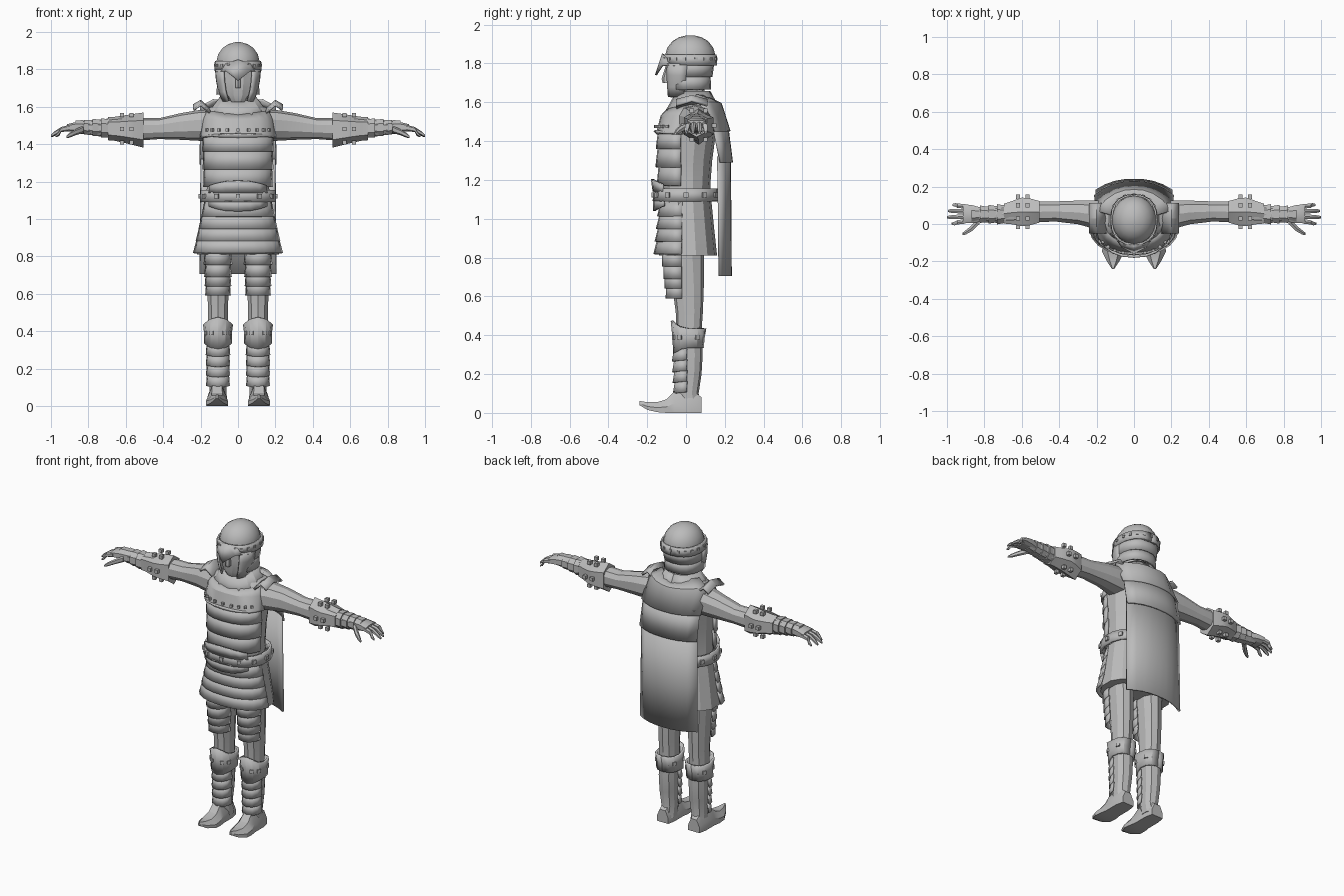
import bpy, bmesh, math
from mathutils import Vector, Matrix

STEEL = bpy.data.materials.new("steel_grey")
STEEL.diffuse_color = (0.5, 0.5, 0.5, 1)


def finish(name, bm, mirror=False, thick=0, angle=25):
    bmesh.ops.recalc_face_normals(bm, faces=bm.faces[:])
    me = bpy.data.meshes.new(name)
    bm.to_mesh(me)
    bm.free()
    me.materials.append(STEEL)
    ob = bpy.data.objects.new(name, me)
    bpy.context.collection.objects.link(ob)
    if mirror:
        ob.modifiers.new("mirror", 'MIRROR').use_mirror_merge = False
    if thick:
        s = ob.modifiers.new("thickness", 'SOLIDIFY')
        s.thickness, s.offset = thick, 0
    bpy.ops.object.select_all(action='DESELECT')
    ob.select_set(True)
    bpy.context.view_layer.objects.active = ob
    bpy.ops.object.shade_smooth_by_angle(angle=math.radians(angle))
    return ob


def skin(bm, rows, closed, cap):
    vs = [[bm.verts.new(p) for p in r] for r in rows]
    n = len(rows[0])
    for a, b in zip(vs, vs[1:]):
        for i in range(n if closed else n - 1):
            j = (i + 1) % n
            bm.faces.new((a[i], a[j], b[j], b[i]))
    if cap:
        bm.faces.new(vs[0])
        bm.faces.new(vs[-1])


def pw(v, p):
    return math.copysign(abs(v) ** p, v)


def loft(name, secs, axis='z', n=10, p=0.85, mirror=False, angle=25):
    """Closed tube; z sections: z, cx, cy, rx, ry; x sections: x, cy, cz, ry, rz."""
    bm, rows = bmesh.new(), []
    for t, a, b, ra, rb in secs:
        r = []
        for i in range(n):
            w = 2 * math.pi * (i + 0.5) / n
            u, v = a + ra * pw(math.cos(w), p), b + rb * pw(math.sin(w), p)
            r.append((u, v, t) if axis == 'z' else (t, u, v))
        rows.append(r)
    skin(bm, rows, True, True)
    return finish(name, bm, mirror, 0, angle)


def shell(name, tiers, a0, a1, n=9, thick=0.012, mirror=False):
    """Curved plates; each tier is a list of rows (z, cx, cy, rx, ry, dip), angle 0 = front."""
    bm = bmesh.new()
    for tier in tiers:
        rows = []
        for z, cx, cy, rx, ry, dip in tier:
            r = []
            for i in range(n):
                w = math.radians(a0 + (a1 - a0) * i / (n - 1))
                r.append((cx + rx * pw(math.sin(w), .85), cy - ry * pw(math.cos(w), .85),
                          z - dip * max(0, math.cos(w)) ** 2))
            rows.append(r)
        skin(bm, rows, False, False)
    return finish(name, bm, mirror, thick)


def rivets(name, spots, size=0.016, mirror=False):
    """Small studs: (x, y, z, turn about z)."""
    bm = bmesh.new()
    for x, y, z, w in spots:
        bmesh.ops.create_cube(bm, size=size, matrix=Matrix.Translation((x, y, z)) @ Matrix.Rotation(w, 4, 'Z'))
    return finish(name, bm, mirror)


def ring_spots(cx, cy, rx, ry, z, angles):
    return [(cx + rx * pw(math.sin(math.radians(a)), .85), cy - ry * pw(math.cos(math.radians(a)), .85),
             z, math.radians(a)) for a in angles]


# Torso and tunic
loft("torso", [(1.02, 0, 0, .18, .125), (1.17, 0, 0, .17, .125), (1.3, 0, 0, .175, .135),
               (1.45, 0, .01, .19, .145), (1.54, 0, .03, .195, .14), (1.59, 0, .04, .165, .115),
               (1.62, 0, .04, .1, .09)], n=14)
loft("tunic", [(.81, 0, .01, .225, .15), (.95, 0, .005, .205, .14), (1.1, 0, 0, .18, .13)], n=14)

# Breastplate with overlapping belly bands
shell("breastplate", [[(1.58, 0, .03, .165, .125, .02), (1.53, 0, .015, .188, .14, 0),
                       (1.45, 0, 0, .197, .152, .01), (1.435, 0, 0, .2, .162, -.02)]], -85, 85, 11)
shell("belly_band", [[(1.44, 0, 0, .185, .14, 0), (1.36, 0, 0, .188, .15, 0)],
                     [(1.37, 0, 0, .182, .14, 0), (1.265, 0, 0, .185, .152, 0)],
                     [(1.28, 0, 0, .178, .135, 0), (1.17, 0, 0, .182, .145, 0)]], -82, 82, 11)
rivets("chest_stud", ring_spots(0, .0, .195, .157, 1.475, range(-56, 57, 14)), .015)

# Belt with pointed buckle plates above and below
shell("belt", [[(1.155, 0, 0, .195, .16, 0), (1.09, 0, 0, .2, .165, 0)]], -180, 180, 19, .014)
shell("belt_crest", [[(1.16, 0, 0, .19, .175, -.045), (1.14, 0, 0, .192, .166, 0)]], -50, 50, 7)
shell("belt_point", [[(1.1, 0, 0, .192, .165, 0), (1.085, 0, 0, .192, .163, .045)]], -50, 50, 7)
rivets("belt_stud", ring_spots(0, 0, .2, .165, 1.122, range(-150, 181, 30)), .024)

# Skirt plates
shell("skirt_plate", [[(t, 0, 0, .17 + (1.12 - t) * .2, .12 + (1.12 - t) * .1, 0),
                       (t - .078, 0, 0, .185 + (1.12 - t) * .23, .14 + (1.12 - t) * .1, 0)]
                      for t in (1.09, 1.025, .96, .895)], -84, 84, 11)

# Cape in three overlapping tiers
def cape(name, rows):
    bm, pts = bmesh.new(), []
    for z, half, edge, mid, drop in rows:
        r = []
        for i in range(9):
            s = (i - 4) / 4
            r.append((half * s, edge + (mid - edge) * (1 - abs(s) ** 2.4), z - drop * (1 - abs(s)) ** 1.3))
        pts.append(r)
    skin(bm, pts, False, False)
    finish(name, bm, False, .012)

cape("cape_shoulder", [(1.635, .13, .05, .12, .02), (1.6, .2, .07, .18, .01), (1.45, .21, .15, .224, 0)])
cape("cape_upper", [(1.48, .2, .14, .212, 0), (1.29, .203, .178, .236, 0)])
cape("cape_lower", [(1.32, .198, .165, .225, 0), (1.0, .2, .17, .228, 0), (.705, .203, .172, .23, 0)])

# Collar and neck
shell("collar", [[(1.655, 0, .03, .09, .09, .03), (1.61, 0, .03, .125, .115, .03),
                  (1.57, 0, .025, .155, .135, .03)]], -180, 180, 15)
loft("neck", [(1.56, 0, .03, .075, .075), (1.72, 0, .02, .07, .07)])

# Head and helmet
loft("face", [(1.625, 0, -.035, .04, .045), (1.66, 0, -.02, .072, .075), (1.74, 0, -.005, .095, .09),
              (1.84, 0, 0, .1, .095)], n=12)
loft("nose", [(1.7, 0, -.1, .016, .02), (1.72, 0, -.1, .016, .026), (1.79, 0, -.09, .01, .014)], n=6)
loft("helmet_dome", [(1.79, 0, .022, .115, .128), (1.84, 0, .022, .118, .13), (1.88, 0, .022, .108, .119),
                     (1.915, 0, .022, .083, .092), (1.935, 0, .022, .052, .058), (1.945, 0, .022, .015, .017)],
     n=18, p=1, angle=50)
shell("helmet_rim", [[(1.845, 0, .022, .119, .131, -.0), (1.79, 0, .022, .122, .134, -.02)]], -180, 180, 21, .01)
rivets("helmet_stud", ring_spots(0, .022, .122, .134, 1.822, range(-160, 181, 20)), .015)
shell("neck_guard", [[(1.805, 0, .015, .117, .125, 0), (1.73, 0, .015, .11, .115, 0)],
                     [(1.74, 0, .012, .105, .108, 0), (1.665, 0, .012, .112, .112, 0)]], 60, 300, 13)
shell("cheek_guard", [[(1.8, 0, 0, .117, .115, 0), (1.74, 0, -.005, .112, .112, 0),
                       (1.68, 0, -.01, .1, .102, 0), (1.63, 0, -.02, .078, .085, 0)]], 38, 92, 5, .012, True)

# Beaked brow plate
bm = bmesh.new()
top = [(-.105, -.045, 1.805), (-.06, -.1, 1.83), (0, -.118, 1.85), (.06, -.1, 1.83), (.105, -.045, 1.805)]
low = [(-.11, -.055, 1.785), (-.065, -.122, 1.79), (0, -.155, 1.74), (.065, -.122, 1.79), (.11, -.055, 1.785)]
skin(bm, [top, low], False, False)
finish("brow_plate", bm, False, .01)

# Shoulder tabs
bm = bmesh.new()
skin(bm, [[(.15, y, 1.585 - abs(y - .03) * .2), (.2, y, 1.63 - abs(y - .03) * .25),
           (.238, y, 1.607 - abs(y - .03) * .3)] for y in (-.05, .03, .11)], False, False)
finish("shoulder_tab", bm, True, .014)

# Arms, elbow guards, forearm bands
loft("arm", [(.12, .035, 1.5, .095, .085), (.21, .05, 1.5, .08, .082), (.3, .062, 1.495, .066, .072),
             (.42, .067, 1.483, .056, .056), (.52, .065, 1.48, .058, .06), (.62, .06, 1.485, .058, .06),
             (.72, .052, 1.486, .048, .048), (.83, .05, 1.49, .042, .034)], 'x', 10, mirror=True)
loft("elbow_guard", [(.505, .065, 1.475, .065, .094), (.56, .065, 1.478, .082, .083), (.6, .065, 1.48, .086, .075),
                     (.66, .06, 1.482, .068, .064), (.695, .055, 1.483, .06, .062)], 'x', 6, mirror=True)
for i in range(4):
    x, k = .69 + i * .045, .058 - i * .004
    loft("forearm_band", [(x, .052, 1.485 + i * .002, k - .008, k - .006),
                          (x + .043, .052, 1.487 + i * .002, k, k - .004 - i * .002)], 'x', 8, mirror=True)
rivets("elbow_stud", [(x, y, z, 0) for x in (.57, .62) for y, z in
                      ((.03, 1.556), (.1, 1.556), (.03, 1.408), (.1, 1.408), (-.016, 1.48), (.146, 1.48))],
       .022, True)

# Hands
loft("palm", [(.82, .05, 1.49, .04, .03), (.865, .053, 1.492, .05, .028), (.915, .055, 1.487, .054, .02)],
     'x', 8, .6, True)
for y0, y1, tip in ((.015, .002, .975), (.041, .036, 1.0), (.068, .07, .995), (.094, .102, .97)):
    loft("finger", [(.9, y0, 1.487, .014, .016), (.945, (y0 + y1) / 2, 1.478, .013, .014),
                    (tip - .015, y1, 1.455, .011, .011), (tip, y1, 1.443, .006, .006)], 'x', 6, mirror=True)
loft("thumb", [(.825, .02, 1.48, .022, .02), (.87, -.025, 1.463, .018, .016), (.9, -.045, 1.448, .013, .013),
               (.918, -.054, 1.438, .007, .007)], 'x', 6, mirror=True)

# Legs and thigh plates
loft("leg", [(.03, .107, .025, .05, .055), (.1, .107, .01, .047, .055), (.2, .107, .02, .053, .06),
             (.3, .107, .022, .056, .064), (.42, .107, .015, .055, .065), (.52, .107, .017, .056, .07),
             (.66, .107, .01, .06, .082), (.86, .107, -.005, .066, .098)], 'z', 10, mirror=True)
shell("thigh_plate", [[(t, .107, -.01, .055 + (t - .6) * .05, .08 + (t - .6) * .12, 0),
                       (t - .075, .107, -.01, .061 + (t - .6) * .05, .082 + (t - .6) * .12, 0)]
                      for t in (.83, .765, .715, .665)], -85, 85, 7, .01, True)

# Knee guards with peaked front
shell("knee_guard", [[(.435, .107, .013, .073, .085, -.04), (.385, .107, .013, .067, .076, 0),
                      (.335, .107, .013, .069, .072, .03)]], -180, 180, 13, .014, True)
rivets("knee_stud", ring_spots(.107, .013, .069, .078, .39, (-120, -60, -25, 25, 60, 120)), .022, True)

# Shin plates
shell("shin_plate", [[(t, .107, .015, .053 + t * .01, .062 + t * .03, 0),
                      (t - .058, .107, .012, .058 + t * .01, .07 + t * .03, .008)]
                     for t in (.33, .275, .22, .165)], -85, 85, 7, .01, True)

# Pointed boots: flat sole rising to the ankle
bm = bmesh.new()
rows = []
for y, half, h, base in ((.08, .04, .08, 0), (.03, .05, .12, 0), (-.06, .05, .11, 0), (-.1, .057, .07, 0),
                         (-.15, .058, .055, .004), (-.2, .033, .055, .016), (-.24, .006, .062, .04)):
    rows.append([(.112 + half * u, y, base + (h - base) * v) for u, v in
                 ((-1, 0), (1, 0), (1, .45), (.5, 1), (-.5, 1), (-1, .45))])
skin(bm, rows, True, True)
finish("boot", bm, True)
